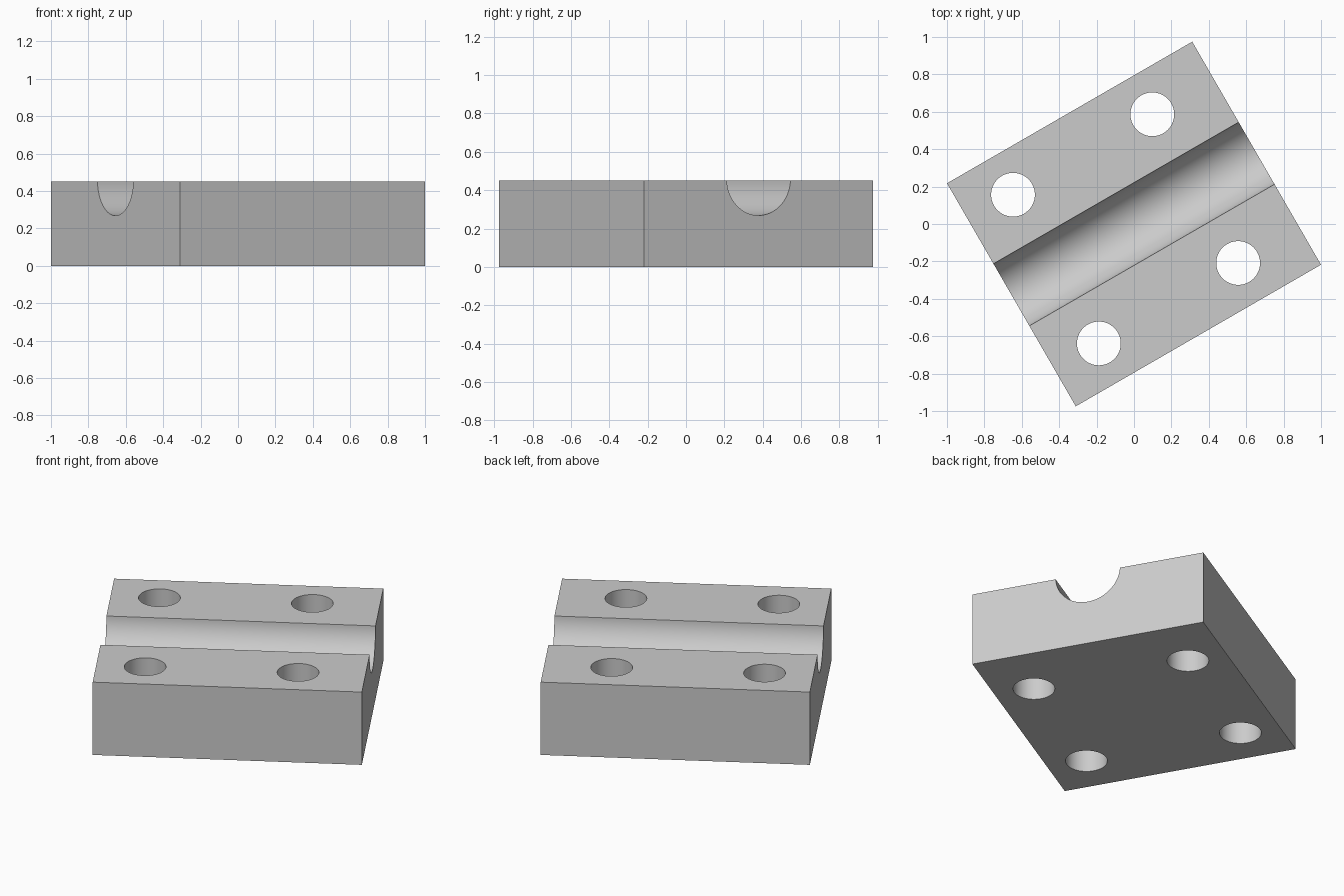
import bpy
import bmesh
from math import acos, cos, pi, radians, sin

cube = bpy.data.objects.get("Cube")
if cube:
    bpy.data.objects.remove(cube, do_unlink=True)

LENGTH, WIDTH, HEIGHT = 1.514, 1.377, 0.45
GROOVE_R, GROOVE_Z = 0.192, 0.46
HOLE_R, HOLE_SHIFT = 0.117, -0.052
HOLE_X, HOLE_Y = 0.43, 0.459
TURN = radians(30)

grey = bpy.data.materials.new("Plain grey")
grey.use_nodes = True
grey.diffuse_color = (0.6, 0.6, 0.6, 1)
grey.node_tree.nodes["Principled BSDF"].inputs["Base Color"].default_value = (0.6, 0.6, 0.6, 1)


def make_prism(name, profile, vector):
    """Extrude a closed outline along a vector into a solid object."""
    bm = bmesh.new()
    face = bm.faces.new([bm.verts.new(p) for p in profile])
    extruded = bmesh.ops.extrude_face_region(bm, geom=[face], use_keep_orig=True)
    moved = [g for g in extruded["geom"] if isinstance(g, bmesh.types.BMVert)]
    bmesh.ops.translate(bm, verts=moved, vec=vector)
    bmesh.ops.recalc_face_normals(bm, faces=bm.faces)
    mesh = bpy.data.meshes.new(name)
    bm.to_mesh(mesh)
    bm.free()
    mesh.materials.append(grey)
    obj = bpy.data.objects.new(name, mesh)
    bpy.context.collection.objects.link(obj)
    obj.rotation_euler.z = TURN
    return obj


# Block with a round groove along the middle of its top
half = acos((GROOVE_Z - HEIGHT) / GROOVE_R)
steps = 40
arc = [half - 2 * half * i / steps for i in range(steps + 1)]
groove = [(GROOVE_R * sin(a), GROOVE_Z - GROOVE_R * cos(a)) for a in arc]
w = WIDTH / 2
outline = [(-w, 0), (w, 0), (w, HEIGHT)] + groove + [(-w, HEIGHT)]
block = make_prism("grooved_block", [(-LENGTH / 2, y, z) for y, z in outline], (LENGTH, 0, 0))

# Four bolt holes straight through
for sx in (-1, 1):
    for sy in (-1, 1):
        ring = [(HOLE_SHIFT + sx * HOLE_X + HOLE_R * cos(2 * pi * i / 64),
                 sy * HOLE_Y + HOLE_R * sin(2 * pi * i / 64), -0.1) for i in range(64)]
        cutter = make_prism("hole_cutter", ring, (0, 0, HEIGHT + 0.2))
        cutter.hide_render = True
        mod = block.modifiers.new("Bolt hole", "BOOLEAN")
        mod.operation = "DIFFERENCE"
        mod.solver = "EXACT"
        mod.object = cutter
        bpy.context.view_layer.objects.active = block
        bpy.context.view_layer.update()
        bpy.ops.object.modifier_apply(modifier=mod.name)
        bpy.data.objects.remove(cutter, do_unlink=True)

# Smooth groove and hole walls, sharp edges elsewhere
bpy.ops.object.select_all(action="DESELECT")
block.select_set(True)
bpy.context.view_layer.objects.active = block
bpy.ops.object.shade_smooth_by_angle(angle=radians(30))
